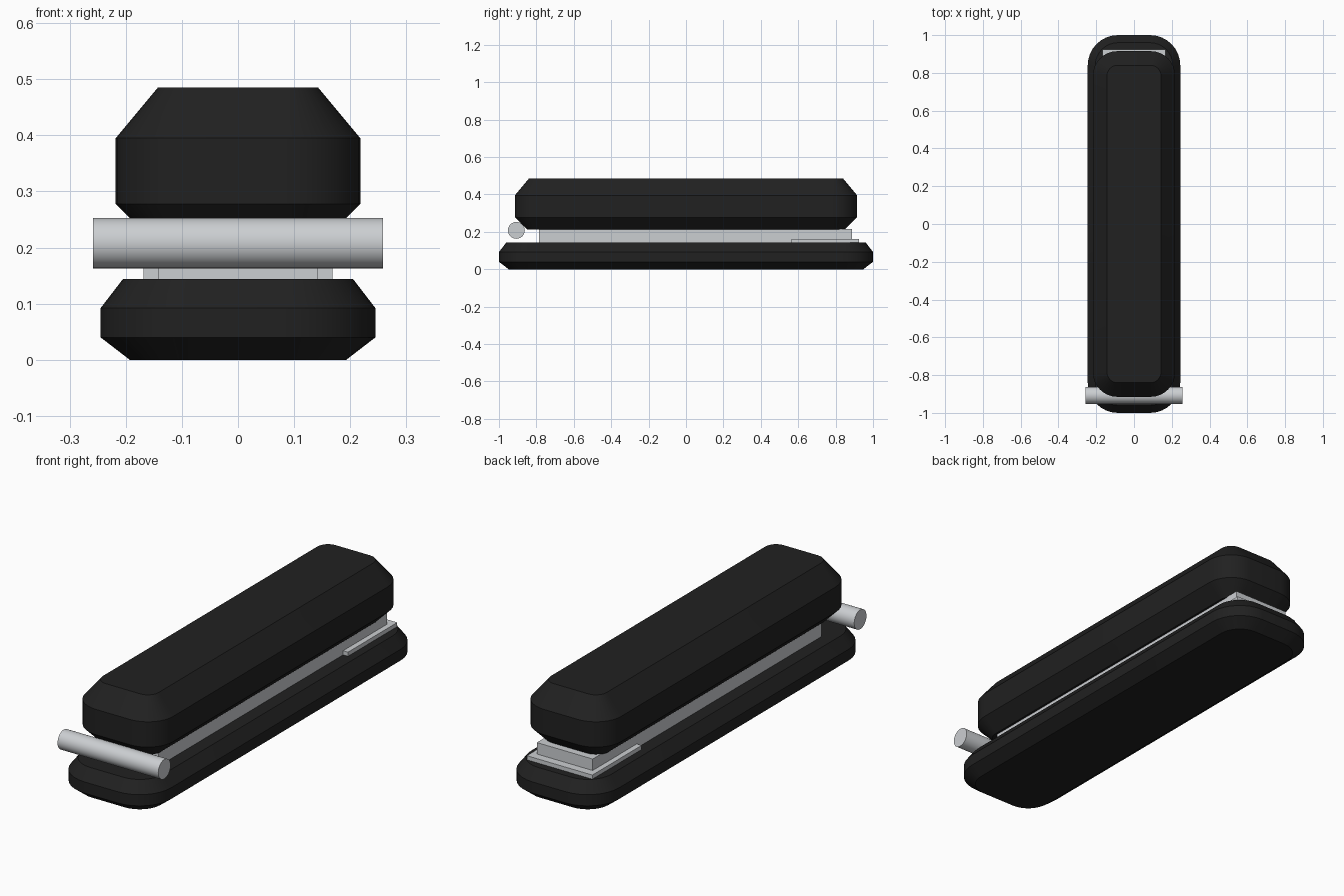
import bpy, bmesh, math

cube = bpy.data.objects.get("Cube")
if cube:
    bpy.data.objects.remove(cube)


def material(name, rgb):
    m = bpy.data.materials.new(name)
    m.use_nodes = True
    m.diffuse_color = (*rgb, 1)
    m.node_tree.nodes["Principled BSDF"].inputs["Base Color"].default_value = (*rgb, 1)
    return m


black = material("black plastic", (0.015, 0.015, 0.015))
steel = material("steel", (0.6, 0.62, 0.64))


def finish(bm, name, mat):
    bmesh.ops.recalc_face_normals(bm, faces=bm.faces)
    mesh = bpy.data.meshes.new(name)
    bm.to_mesh(mesh)
    bm.free()
    mesh.materials.append(mat)
    ob = bpy.data.objects.new(name, mesh)
    bpy.context.collection.objects.link(ob)
    bpy.ops.object.select_all(action='DESELECT')
    bpy.context.view_layer.objects.active = ob
    ob.select_set(True)
    bpy.ops.object.shade_smooth_by_angle(angle=math.radians(30))
    return ob


def rounded_ring(bm, hx, hy, r, z, steps=8):
    """One horizontal loop with rounded corners."""
    ring = []
    for q, (sx, sy) in enumerate([(1, 1), (-1, 1), (-1, -1), (1, -1)]):
        for i in range(steps + 1):
            a = math.pi / 2 * (q + i / steps)
            ring.append(bm.verts.new((sx * (hx - r) + r * math.cos(a),
                                      sy * (hy - r) + r * math.sin(a), z)))
    return ring


def shell(name, hx, hy, r, layers):
    """Stack of rounded loops, each inset from the widest outline."""
    bm = bmesh.new()
    rings = [rounded_ring(bm, hx - d, hy - d, r - d, z) for z, d in layers]
    for lo, hi in zip(rings, rings[1:]):
        n = len(lo)
        for i in range(n):
            j = (i + 1) % n
            bm.faces.new((lo[i], lo[j], hi[j], hi[i]))
    bm.faces.new(rings[0][::-1])
    bm.faces.new(rings[-1])
    return finish(bm, name, black)


def box(name, hx, y0, y1, z0, z1):
    bm = bmesh.new()
    bmesh.ops.create_cube(bm, size=1)
    for v in bm.verts:
        v.co = (2 * hx * v.co.x, y0 + (v.co.y + 0.5) * (y1 - y0),
                z0 + (v.co.z + 0.5) * (z1 - z0))
    return finish(bm, name, steel)


# Chamfered body parts
shell("base", 0.245, 1.0, 0.16,
      [(0, 0.052), (0.04, 0), (0.092, 0), (0.144, 0.04)])
shell("top_handle", 0.218, 0.915, 0.13,
      [(0.213, 0.065), (0.278, 0), (0.395, 0), (0.485, 0.075)])

# Staple magazine and striking plate
box("magazine_rail", 0.143, -0.787, 0.887, 0.142, 0.216)
box("anvil_plate", 0.168, 0.565, 0.925, 0.142, 0.163)

# Hinge pin across the front end
bm = bmesh.new()
bmesh.ops.create_cone(bm, cap_ends=True, segments=32, radius1=0.045,
                      radius2=0.045, depth=0.516)
pin = finish(bm, "hinge_pin", steel)
pin.rotation_euler.y = math.pi / 2
pin.location = (0, -0.907, 0.208)
